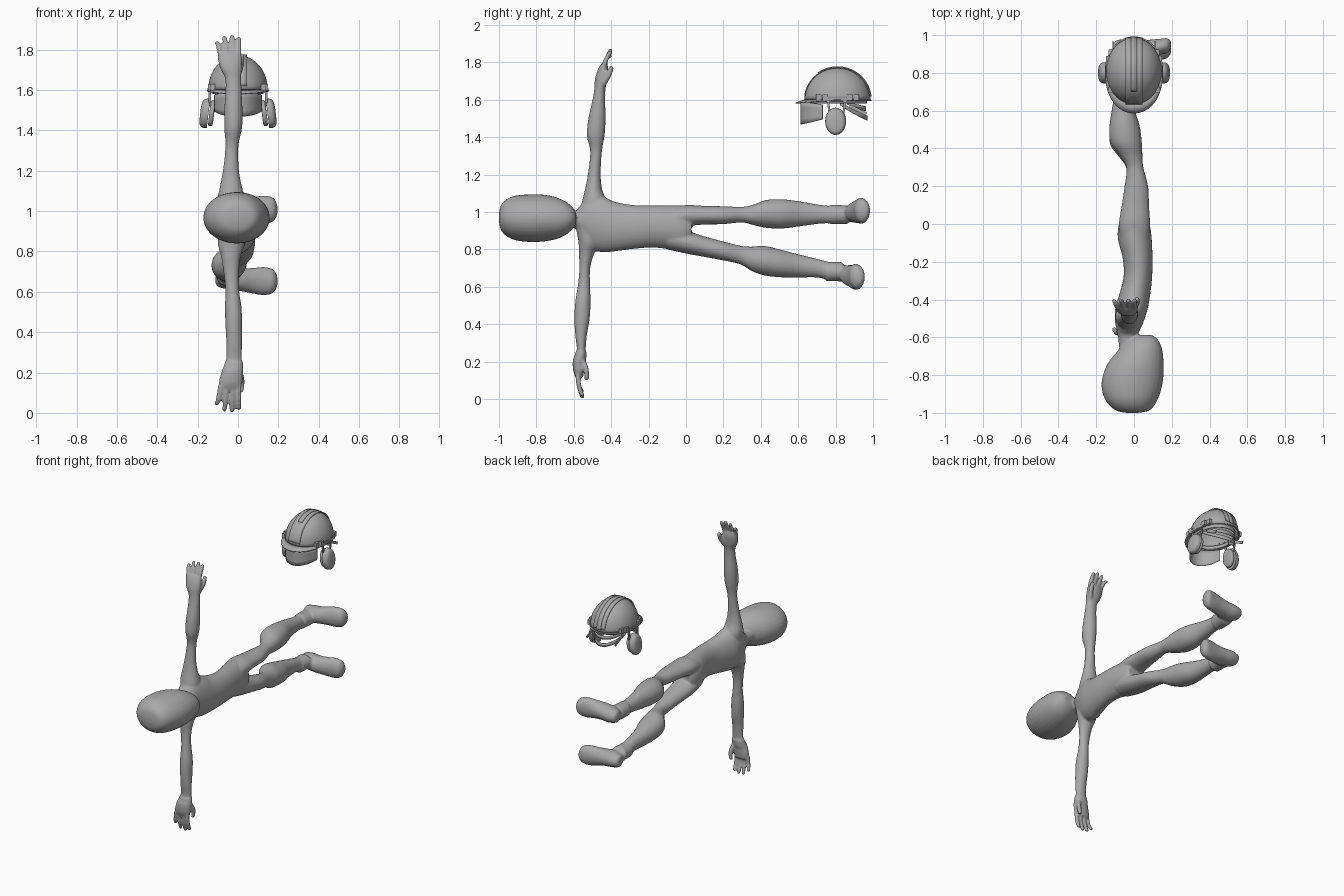
import bpy, bmesh, math
from mathutils import Vector

if "Cube" in bpy.data.objects:
    bpy.data.objects.remove(bpy.data.objects["Cube"])

grey = bpy.data.materials.new("matte_grey")
grey.diffuse_color = (0.4, 0.4, 0.4, 1)
grey.use_nodes = True
grey.node_tree.nodes["Principled BSDF"].inputs["Base Color"].default_value = grey.diffuse_color


def finish(name, bm, solid=0):
    bmesh.ops.recalc_face_normals(bm, faces=bm.faces)
    me = bpy.data.meshes.new(name)
    bm.to_mesh(me)
    bm.free()
    for p in me.polygons:
        p.use_smooth = True
    me.materials.append(grey)
    ob = bpy.data.objects.new(name, me)
    bpy.context.collection.objects.link(ob)
    if solid:
        m = ob.modifiers.new("thickness", "SOLIDIFY")
        m.thickness, m.offset = solid, 0
    bpy.context.view_layer.objects.active = ob
    ob.select_set(True)
    bpy.ops.object.shade_smooth_by_angle(angle=math.radians(40))
    ob.select_set(False)
    return ob


def smooth_path(pts, n=4):
    """Catmull-Rom samples through rows of numbers."""
    out = []
    for i in range(len(pts) - 1):
        a, b, c, d = (Vector(pts[max(0, min(len(pts) - 1, i + k))]) for k in (-1, 0, 1, 2))
        for s in range(n):
            t = s / n
            out.append(b + 0.5 * t * (c - a + t * (2*a - 5*b + 4*c - d + t * (3*(b - c) + d - a))))
    return out + [Vector(pts[-1])]


def skin(bm, rings):
    rings = [[bm.verts.new(p) for p in r] for r in rings]
    n = len(rings[0])
    for a, b in zip(rings, rings[1:]):
        for i in range(n):
            j = (i + 1) % n
            bm.faces.new((a[i], a[j], b[j], b[i]))
    bm.faces.new(rings[0])
    bm.faces.new(rings[-1][::-1])


def loft(bm, axis, rows, n=24):
    """Oval sections along an axis: position, then min and max of the other two axes."""
    u, v = [k for k in range(3) if k != axis]
    rings = []
    for w in smooth_path([r for r in rows]):
        ring = []
        for i in range(n):
            t = 2 * math.pi * i / n
            p = [0, 0, 0]
            p[axis] = w[0]
            p[u] = (w[1] + w[2]) / 2 + (w[2] - w[1]) / 2 * math.cos(t)
            p[v] = (w[3] + w[4]) / 2 + (w[4] - w[3]) / 2 * math.sin(t)
            ring.append(p)
        rings.append(ring)
    skin(bm, rings)


def finger(bm, pts, r):
    """Round tapered finger along a path."""
    path = smooth_path(pts, 5)
    q = (path[-1] - path[0]).to_track_quat('Z', 'Y')
    rings = []
    for k, p in enumerate(path):
        s = k / (len(path) - 1)
        rr = r * (1 - 0.2 * s) * (0.6 if k == len(path) - 1 else 1)
        rings.append([p + q @ Vector((rr * math.cos(a * math.pi / 5), rr * math.sin(a * math.pi / 5), 0))
                      for a in range(10)])
    skin(bm, rings)


# Body: overlapping lofts fused into one skin
body = bmesh.new()
loft(body, 1, [(-1, -.04, .02, .95, .99), (-.985, -.1, .085, .895, 1.045), (-.93, -.153, .125, .855, 1.083),
               (-.84, -.172, .152, .84, 1.094), (-.74, -.14, .157, .845, 1.09), (-.66, -.075, .148, .868, 1.065),
               (-.61, -.03, .125, .905, 1.03), (-.588, .01, .095, .94, .995)], 32)
loft(body, 1, [(-.72, -.07, .03, .92, 1.0), (-.6, -.085, .02, .915, 1.005), (-.565, -.09, .03, .88, 1.035),
               (-.52, -.1, .05, .81, 1.085), (-.45, -.1, .072, .785, 1.085), (-.38, -.08, .085, .79, 1.055),
               (-.28, -.055, .096, .803, 1.037), (-.18, -.06, .098, .81, 1.035), (-.08, -.085, .094, .8, 1.035),
               (-.01, -.082, .085, .79, 1.03), (.03, -.06, .07, .84, .98)], 32)
# Legs: y, back, front, then centre height and half width for each leg
leg_x = [(-.1, -.07, .08), (0, -.08, .085), (.1, -.065, .08), (.2, -.05, .075), (.3, -.04, .05),
         (.36, -.075, .045), (.43, -.125, .042), (.52, -.13, .03), (.62, -.115, 0), (.72, -.1, -.012),
         (.8, -.1, -.01), (.87, -.105, .0), (.93, -.1, .02)]
upper = [(.96, .06), (.98, .057), (.983, .05), (.983, .048), (.986, .042), (.985, .055), (.99, .075),
         (.99, .078), (.99, .065), (.988, .05), (.986, .046), (.99, .045), (.995, .04)]
lower = [(.86, .06), (.84, .062), (.815, .055), (.793, .051), (.77, .05), (.75, .065), (.74, .079),
         (.725, .074), (.712, .062), (.7, .05), (.682, .048), (.672, .045), (.665, .04)]
for zs, sole, splay in ((upper, 0, 1), (lower, -.028, -1)):
    loft(body, 1, [(y + sole * max(0, y), a, b, c - h, c + h) for (y, a, b), (c, h) in zip(leg_x, zs)])
    zc = zs[-1][0]
    feet = [(-.112, .91, .95, .02, 0), (-.1, .88, .97, .04, 0), (-.05, .85, .98, .053, 0), (.01, .85, .976, .056, .005),
            (.07, .875, .975, .063, .01), (.13, .895, .98, .07, .012), (.175, .905, .984, .058, .012),
            (.195, .93, .97, .025, .012)]
    loft(body, 0, [(x, a + sole, b + sole, zc + splay * k - h, zc + splay * k + h) for x, a, b, h, k in feet])
    # shoe cuff
    cy, cz = .775 + sole, zs[10][0]
    loft(body, 1, [(cy, -.106, -.004, cz - .052, cz + .052), (cy + .09, -.11, .005, cz - .05, cz + .05)])
# Arms and palms
loft(body, 2, [(.98, -.09, .04, -.57, -.41), (1.06, -.1, .035, -.555, -.425), (1.12, -.09, .02, -.54, -.448),
               (1.2, -.075, .005, -.525, -.456), (1.32, -.062, .002, -.512, -.45), (1.41, -.068, .02, -.53, -.435),
               (1.5, -.068, .022, -.522, -.43), (1.6, -.062, .018, -.5, -.432), (1.66, -.065, .016, -.49, -.43),
               (1.71, -.09, .02, -.487, -.42), (1.76, -.1, .02, -.472, -.415), (1.79, -.095, .01, -.455, -.42)])
loft(body, 2, [(.92, -.09, .04, -.59, -.43), (.84, -.1, .035, -.575, -.46), (.78, -.085, .015, -.573, -.49),
               (.7, -.072, .004, -.57, -.512), (.61, -.062, .005, -.578, -.513), (.52, -.065, .018, -.592, -.51),
               (.43, -.062, .02, -.597, -.515), (.34, -.058, .02, -.592, -.53), (.26, -.06, .02, -.584, -.537),
               (.21, -.08, .025, -.605, -.54), (.15, -.095, .022, -.603, -.545), (.115, -.09, .01, -.59, -.55)])
loft(body, 2, [(.25, -.066, .026, -.592, -.53), (.2, -.08, .028, -.603, -.535)])
# Fingers and thumbs: root x, tip x, tip height
for a, b, t in ((-.085, -.108, .035), (-.055, -.068, .005), (-.025, -.03, 0), (.003, .004, .012)):
    finger(body, [(a, -.445, 1.765), ((a + b) / 2, -.425, 1.82), (b, -.4, 1.873 - t)], .0145)
    finger(body, [(a, -.578, .135), ((a + b) / 2, -.572, .07), (b, -.552, .002 + t)], .0145)
finger(body, [(.0, -.445, 1.68), (.016, -.415, 1.73), (.016, -.395, 1.78)], .017)
finger(body, [(.0, -.56, .22), (.018, -.535, .16), (.014, -.53, .1)], .017)
ob = finish("body", body)
m = ob.modifiers.new("fuse", "REMESH")
m.mode, m.voxel_size, m.use_smooth_shade = 'VOXEL', .007, True
m = ob.modifiers.new("soften", "SMOOTH")
m.factor, m.iterations = .5, 4

CY, RIM = .81, 1.6  # helmet centre and rim height


def sheet(name, f, nu, nv, thick):
    """Thin shell from a function of two parameters in 0..1."""
    bm = bmesh.new()
    g = [[bm.verts.new(f(i / nu, j / nv)) for j in range(nv + 1)] for i in range(nu + 1)]
    for i in range(nu):
        for j in range(nv):
            bm.faces.new((g[i][j], g[i + 1][j], g[i + 1][j + 1], g[i][j + 1]))
    bmesh.ops.remove_doubles(bm, verts=bm.verts, dist=1e-5)
    return finish(name, bm, thick)


def dome(u, v):
    t, p = 2 * math.pi * u, v * math.pi / 2
    return (.145 * math.cos(t) * math.cos(p), CY + .174 * math.sin(t) * math.cos(p), RIM + .17 * math.sin(p))


def brim(u, v):
    t = 2 * math.pi * u
    front = max(0, -math.sin(t)) ** 2
    w = v * (.008 + .042 * front)
    return ((.145 + w) * math.cos(t), CY + (.174 + w) * math.sin(t), RIM - v * (.004 + .014 * front))


def ridge(width, a0, a1, lift):
    def f(u, v):
        a = math.pi * (a0 + (a1 - a0) * u)
        return (width * (2 * v - 1), CY - (.174 + lift) * math.cos(a), RIM + (.17 + lift) * math.sin(a))
    return f


def band(rx, ry, mid, half, top0, bot0, top1, bot1):
    """Curved band; heights blend from its middle (0) to its ends (1)."""
    def f(u, v):
        s = 2 * u - 1
        a, k = math.radians(mid + half * s), s * s
        z0, z1 = top0 + (top1 - top0) * k, bot0 + (bot1 - bot0) * k
        return (rx * math.cos(a), CY + ry * math.sin(a), z0 + (z1 - z0) * v)
    return f


sheet("helmet_shell", dome, 48, 12, .006)
sheet("helmet_brim", brim, 48, 2, .006)
sheet("helmet_ridge", ridge(.045, .04, .96, .002), 32, 4, .006)
sheet("ridge_top", ridge(.016, .3, .97, .006), 28, 2, .006)
sheet("visor", band(.128, .195, -90, 66, 1.59, 1.468, 1.575, 1.495), 28, 4, .004)
sheet("head_band", band(.125, .155, 90, 180, 1.605, 1.58, 1.605, 1.58), 40, 1, .005)
sheet("nape_strap", band(.112, .158, 90, 85, 1.515, 1.49, 1.59, 1.57), 28, 1, .005)
sheet("rear_strap", band(.118, .15, 90, 70, 1.565, 1.54, 1.59, 1.575), 28, 1, .005)


def box(name, centre, size, tilt=0):
    bm = bmesh.new()
    bmesh.ops.create_cube(bm, size=1)
    c, s = math.cos(tilt), math.sin(tilt)
    for v in bm.verts:
        x, y, z = (v.co[k] * size[k] for k in range(3))
        v.co = (centre[0] + x, centre[1] + y * c - z * s, centre[2] + y * s + z * c)
    finish(name, bm)


# Ear cups, cushions, support arms and rim clips on both sides
for side, s in (("left", -1), ("right", 1)):
    for part, rows in (("ear_cup", [(.146, .056, .073), (.168, .054, .071), (.182, .042, .058), (.187, .02, .03)]),
                       ("ear_cushion", [(.118, .036, .052), (.122, .046, .062), (.136, .048, .064), (.142, .04, .055)])):
        bm = bmesh.new()
        loft(bm, 0, [(s * x, .8 - a, .8 + a, 1.485 - b, 1.485 + b) for x, a, b in rows], 28)
        for v in bm.verts:  # cups lean in at the top
            v.co.x -= s * .12 * (v.co.z - 1.485)
        finish(side + "_" + part, bm)
    for k in (-1, 1):
        box(side + "_support_arm", (s * .14, .805 + k * .042, 1.565), (.01, .012, .09), -k * .15)
    box(side + "_arm_bracket", (s * .142, .805, 1.6), (.016, .11, .022))
    for y, x in ((.71, .126), (.745, .138), (.875, .137), (.91, .125)):
        box(side + "_rim_clip", (s * x, y, 1.612), (.022, .028, .034))
    box(side + "_temple_strap", (s * .112, .92, 1.545), (.006, .1, .018), -.45)
